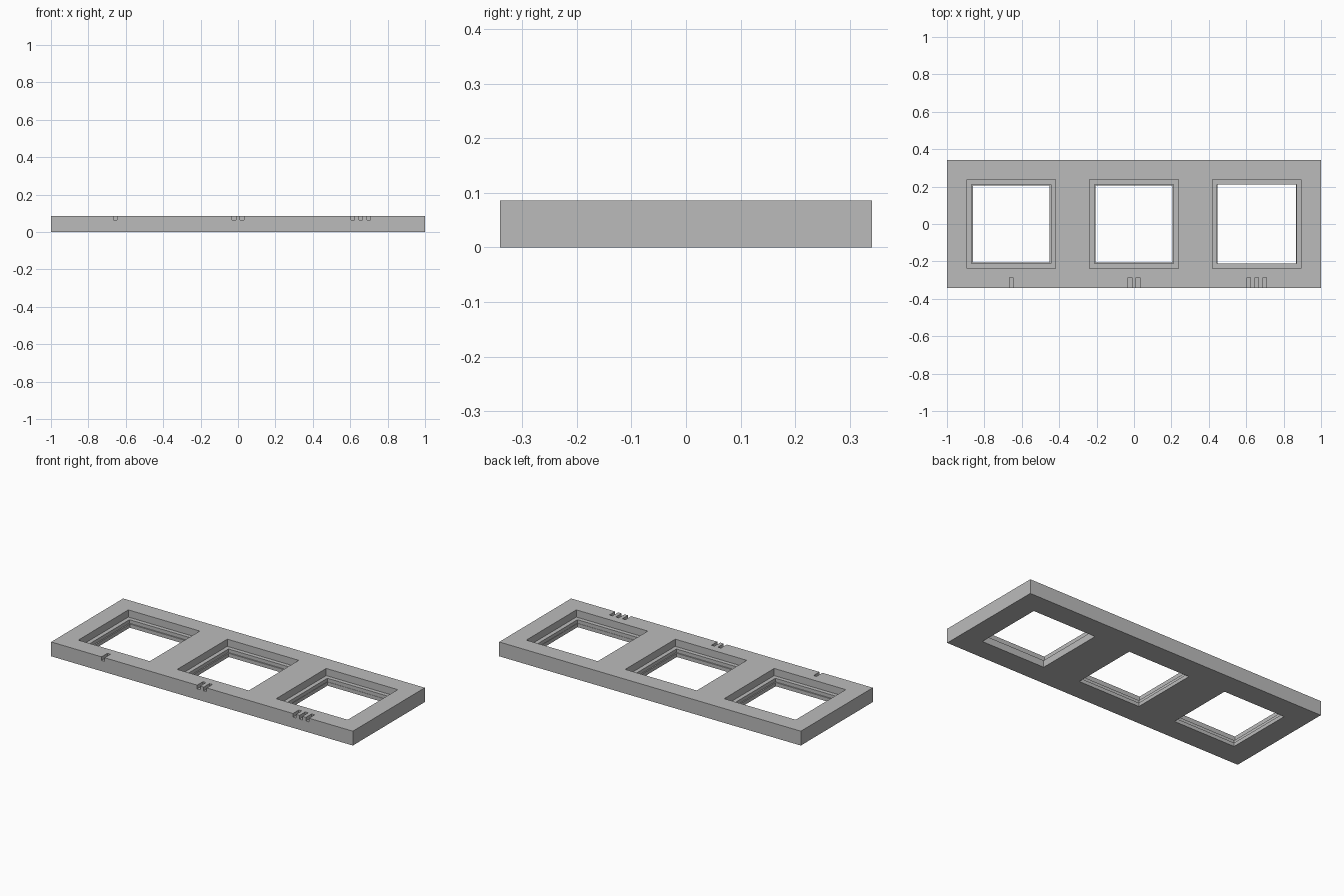
import bpy
import bmesh
from mathutils import Matrix, Vector

cube = bpy.data.objects.get("Cube")
if cube:
    bpy.data.objects.remove(cube, do_unlink=True)

HALF_Y, HEIGHT = 0.341, 0.086
PITCH = 0.656
LEDGE_Z, LIP_Z = 0.043, 0.022      # pocket floor, top of the snap lip
POCKET, HOLE = 0.474, 0.425        # square widths
LIP_HOLES = (0.410, 0.410, 0.421)  # opening inside each lip

grey = bpy.data.materials.new("plain grey")
grey.use_nodes = True
colour = (0.5, 0.5, 0.5, 1)
grey.diffuse_color = colour
grey.node_tree.nodes["Principled BSDF"].inputs["Base Color"].default_value = colour


def boxes(name, bounds):
    """One object made of separate boxes, each given by its low and high corner."""
    bm = bmesh.new()
    for low, high in bounds:
        low, high = Vector(low), Vector(high)
        place = Matrix.Translation((low + high) / 2) @ Matrix.Diagonal((*(high - low), 1))
        bmesh.ops.create_cube(bm, size=1, matrix=place)
    mesh = bpy.data.meshes.new(name)
    bm.to_mesh(mesh)
    bm.free()
    mesh.materials.append(grey)
    obj = bpy.data.objects.new(name, mesh)
    bpy.context.collection.objects.link(obj)
    return obj


def cut(target, name, bounds):
    """Subtract a group of boxes and discard the cutter."""
    cutter = boxes(name, bounds)
    cutter.hide_render = True
    mod = target.modifiers.new(name, "BOOLEAN")
    mod.operation = "DIFFERENCE"
    mod.solver = "EXACT"
    mod.object = cutter
    bpy.context.view_layer.objects.active = target
    bpy.ops.object.modifier_apply(modifier=mod.name)
    bpy.data.objects.remove(cutter, do_unlink=True)


def square(x, width, z0, z1):
    h = width / 2
    return (x - h, -h, z0), (x + h, h, z1)


# Plate
plate = boxes("plate", [((-1, -HALF_Y, 0), (1, HALF_Y, HEIGHT))])
centres = [-PITCH, 0, PITCH]

# Three stepped openings: wide pocket, hole, then narrower lip
cut(plate, "lip_cutter", [square(x, w, -0.05, 0.15) for x, w in zip(centres, LIP_HOLES)])
cut(plate, "hole_cutter", [square(x, HOLE, LIP_Z, 0.15) for x in centres])
cut(plate, "pocket_cutter", [square(x, POCKET, LEDGE_Z, 0.15) for x in centres])

# Counting notches along the front edge: one, two, three
notches = []
for i, x in enumerate(centres):
    for k in range(i + 1):
        nx = x + (k - i / 2) * 0.043
        notches.append(((nx - 0.01, -0.4, 0.064), (nx + 0.01, -0.286, 0.15)))
cut(plate, "notch_cutter", notches)
